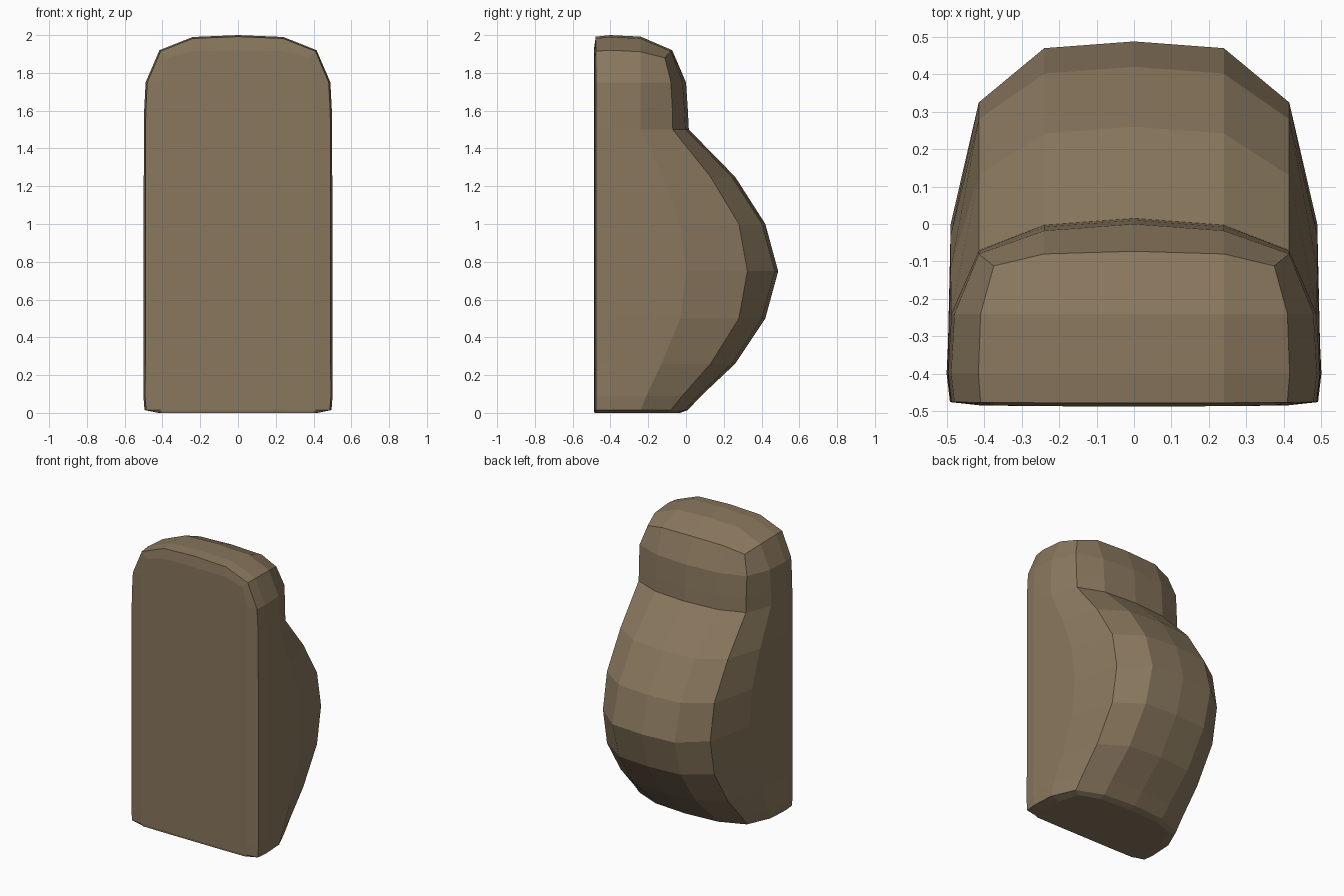
import bpy, bmesh

if "Cube" in bpy.data.objects:
    bpy.data.objects.remove(bpy.data.objects["Cube"])

# Body levels: z, back at centre, back corner, side column, side half width
levels = [
    (0.015, 0.01, -0.08, -0.24, 0.486),
    (0.09, 0.08, -0.02, -0.21, 0.492),
    (0.26, 0.26, 0.13, -0.13, 0.49),
    (0.50, 0.42, 0.28, -0.03, 0.49),
    (0.75, 0.488, 0.325, 0.00, 0.49),
    (1.00, 0.42, 0.28, -0.03, 0.49),
    (1.25, 0.26, 0.13, -0.12, 0.49),
    (1.50, 0.015, -0.07, -0.24, 0.489),
    (1.60, 0.01, -0.072, -0.24, 0.488),
    (1.75, 0.0, -0.08, -0.24, 0.48),
]

bm = bmesh.new()


def half_ring(z, back, corner, side, w):
    pts = [(0, back), (0.24, back - 0.018), (0.415, corner), (w, side),
           (w + 0.009, -0.40), (w, -0.476), (0.41, -0.485),
           (0.24, -0.487), (0, -0.488)]
    return [bm.verts.new((x, y, z)) for x, y in pts]


def bridge(a, b):
    for i in range(len(a) - 1):
        bm.faces.new((a[i], a[i + 1], b[i + 1], b[i]))


# Underside, slightly inset and flat
base = [bm.verts.new((x, y, 0)) for x, y in
        [(0, -0.03), (0.24, -0.045), (0.38, -0.10), (0.42, -0.24),
         (0.42, -0.40), (0.41, -0.474), (0.40, -0.483), (0.24, -0.485), (0, -0.485)]]
bm.faces.new(base)

# Lofted body
rings = [base] + [half_ring(*l) for l in levels]

# Rim where the rounded top begins
rim = [bm.verts.new(p) for p in
       [(0, -0.073, 1.92), (0.24, -0.08, 1.915), (0.375, -0.112, 1.88),
        (0.41, -0.24, 1.912), (0.416, -0.40, 1.92), (0.41, -0.477, 1.915),
        (0.375, -0.485, 1.88), (0.24, -0.487, 1.915), (0, -0.488, 1.92)]]
rings.append(rim)
for a, b in zip(rings, rings[1:]):
    bridge(a, b)

# Domed top grid
rows = [rim[0:3]]
for y, z, edge in [(-0.24, 1.992, rim[3]), (-0.40, 2.0, rim[4]), (-0.478, 1.992, rim[5])]:
    rows.append([bm.verts.new((0, y, z)), bm.verts.new((0.24, y, z - 0.01)), edge])
rows.append([rim[8], rim[7], rim[6]])
for a, b in zip(rows, rows[1:]):
    bridge(a, b)

# Mirror to the other side
bmesh.ops.mirror(bm, geom=bm.verts[:] + bm.edges[:] + bm.faces[:], axis='X', merge_dist=0.0005)
bmesh.ops.remove_doubles(bm, verts=bm.verts[:], dist=0.0005)
bmesh.ops.recalc_face_normals(bm, faces=bm.faces[:])

mesh = bpy.data.meshes.new("backpack_body")
bm.to_mesh(mesh)
bm.free()
body = bpy.data.objects.new("backpack_body", mesh)
bpy.context.collection.objects.link(body)

mat = bpy.data.materials.new("brown")
mat.diffuse_color = (0.25, 0.185, 0.11, 1)
mat.use_nodes = True
mat.node_tree.nodes["Principled BSDF"].inputs["Base Color"].default_value = mat.diffuse_color
mesh.materials.append(mat)
